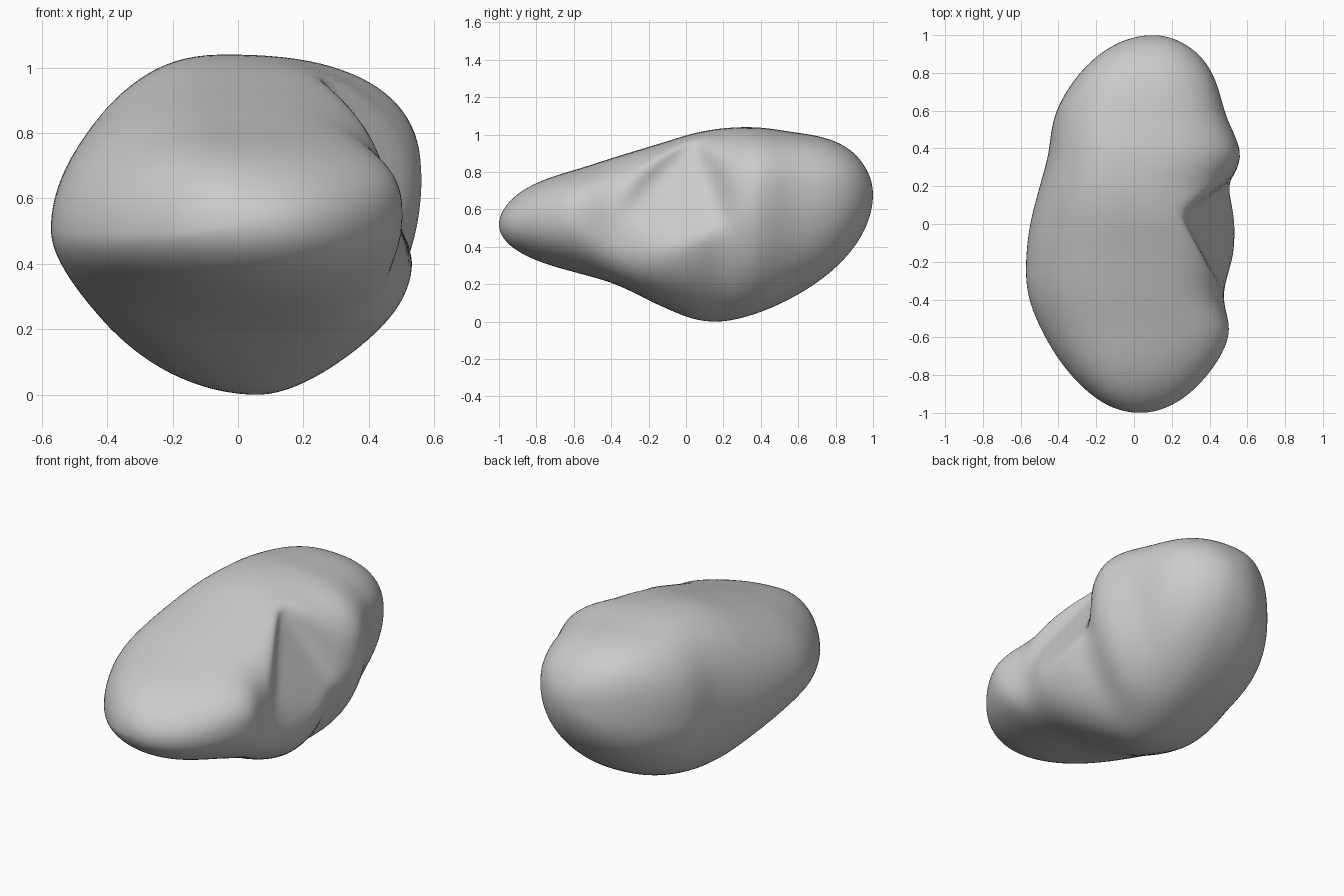
import bpy
import bmesh
from math import sin, cos, pi, sqrt

cube = bpy.data.objects.get("Cube")
if cube:
    bpy.data.objects.remove(cube, do_unlink=True)

# Stations along the body: y, left x, right x, bottom z, top z,
# height of the right-hand rim, fullness of the right flank above and below it
STATIONS = [
    (-.90, -.23, .29, .378, .682, .53, 2.1, 2.1),
    (-.60, -.47, .50, .265, .81, .56, 2.5, 2.2),
    (-.38, -.56, .475, .20, .88, .47, 3.0, 2.7),
    (-.15, -.57, .53, .09, .95, .41, 3.0, 2.1),
    (.05, -.54, .535, .01, 1.01, .47, 2.8, 1.8),
    (.20, -.50, .515, 0, 1.035, .56, 2.6, 1.8),
    (.37, -.455, .565, .04, 1.04, .66, 2.5, 1.95),
    (.60, -.41, .48, .145, 1.01, .69, 2.5, 2.0),
    (.90, -.18, .34, .40, .90, .68, 2.3, 2.0),
]
RINGS, SIDES = 96, 96


def centre(y):
    """Straight axis joining the two tips."""
    return .065 + .035 * y, .6 + .08 * y


def normalised(row):
    """Express a station relative to the axis and a unit sphere."""
    y, left, right, low, high, rim, upper, lower = row
    cx, cz = centre(y)
    s = sqrt(1 - y * y)
    return [(left - cx) / s, (right - cx) / s, (low - cz) / s,
            (high - cz) / s, (rim - cz) / s, upper, lower]


YS = [row[0] for row in STATIONS]
VALUES = [normalised(row) for row in STATIONS]


def slope(i, k):
    a, b = max(i - 1, 0), min(i + 1, len(YS) - 1)
    return (VALUES[b][k] - VALUES[a][k]) / (YS[b] - YS[a])


def sample(y):
    """Smooth interpolation of every station value."""
    y = min(max(y, YS[0]), YS[-1])
    i = max(j for j in range(len(YS) - 1) if YS[j] <= y)
    h = YS[i + 1] - YS[i]
    t = (y - YS[i]) / h
    ease = t * t * (3 - 2 * t)
    return [VALUES[i][k] * (1 - ease) + VALUES[i + 1][k] * ease
            + h * t * (1 - t) * ((1 - t) * slope(i, k) - t * slope(i + 1, k))
            for k in range(len(VALUES[i]))]


def notch_limit(y, z):
    """Furthest x allowed by the notch: sloping floor, back and front walls."""
    floor = .42 - .55 * (z - .65)
    back_wall = .24 + 1.5 * (y - .05)
    front_wall = .24 - .58 * (y - .05)
    return max(floor, back_wall, front_wall)


def section_point(y, angle):
    """Point on a lopsided cross-section made of four rounded quarters."""
    left, right, low, high, rim, upper, lower = sample(y)
    cx, cz = centre(y)
    s = sqrt(1 - y * y)
    c, d = cos(angle), sin(angle)
    mid_x = -.13 if d > 0 else -.01
    mid_z = rim if c > 0 else -.08
    if c > 0:
        p = upper if d > 0 else lower
    else:
        p = (2.05 if d > 0 else 1.85) + .6 * max(y, 0)
    u, v = abs(c) ** (2 / p), abs(d) ** (2 / p)
    x = cx + s * (mid_x + u * ((right if c > 0 else left) - mid_x))
    z = cz + s * (mid_z + v * ((high if d > 0 else low) - mid_z))
    return min(x, notch_limit(y, z)), y, z


# Body: rings lofted between two tips
bm = bmesh.new()
rings = []
for r in range(1, RINGS):
    y = -cos(pi * r / RINGS)
    rings.append([bm.verts.new(section_point(y, 2 * pi * (k + .5) / SIDES))
                  for k in range(SIDES)])
for a, b in zip(rings, rings[1:]):
    for k in range(SIDES):
        n = (k + 1) % SIDES
        bm.faces.new((a[k], a[n], b[n], b[k]))
for ring, y in ((rings[0], -1), (rings[-1], 1)):
    cx, cz = centre(y)
    tip = bm.verts.new((cx, y, cz))
    for k in range(SIDES):
        bm.faces.new((ring[k], ring[(k + 1) % SIDES], tip))
bmesh.ops.recalc_face_normals(bm, faces=bm.faces)
mesh = bpy.data.meshes.new("bean_body")
bm.to_mesh(mesh)
bm.free()
body = bpy.data.objects.new("bean_body", mesh)
bpy.context.collection.objects.link(body)

# Soften the joins between quarters and the notch edges
soften = body.modifiers.new("soften", "SMOOTH")
soften.factor = .5
soften.iterations = 8
for face in mesh.polygons:
    face.use_smooth = True

# Plain grey
grey = bpy.data.materials.new("plain_grey")
grey.use_nodes = True
colour = (.6, .6, .6, 1)
grey.diffuse_color = colour
grey.node_tree.nodes["Principled BSDF"].inputs["Base Color"].default_value = colour
mesh.materials.append(grey)
